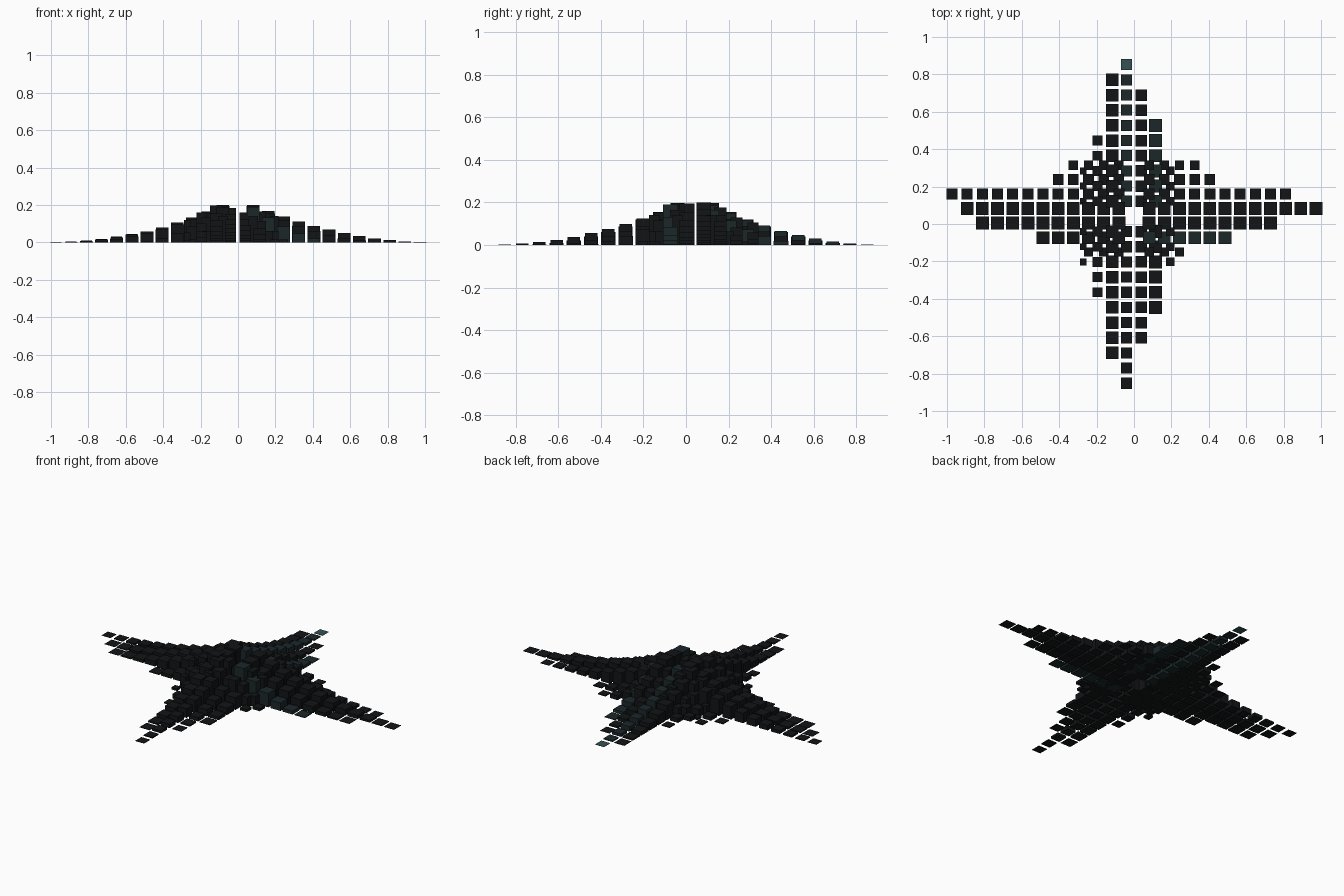
import bpy, bmesh
from mathutils import Matrix, Vector

if "Cube" in bpy.data.objects:
    bpy.data.objects.remove(bpy.data.objects["Cube"])

P = 0.0811           # pitch between blocks along an arm
CX, CY = 0.0, 0.0406 # centre of the cross


def material(name, rgb):
    m = bpy.data.materials.new(name)
    m.diffuse_color = (*rgb, 1)
    m.use_nodes = True
    m.node_tree.nodes["Principled BSDF"].inputs["Base Color"].default_value = m.diffuse_color
    return m


DARK = material("near_black", (0.006, 0.007, 0.008))
DEEP = material("deep_teal", (0.011, 0.02, 0.022))
TEAL = material("teal", (0.035, 0.085, 0.09))


def block_row(name, offset, size, peak, n, axis, sign, tint=DARK, tip=None):
    """Row of square blocks leaving the centre, heights fading quadratically."""
    bm = bmesh.new()
    for k in range(1, n + 1):
        h = max(peak * (1 - (k - 1) / n) ** 2, 0.0015)
        if axis == 'X':
            c = Vector((CX + sign * k * P, offset, h / 2))
        else:
            c = Vector((offset, CY + sign * k * P, h / 2))
        mat = Matrix.Translation(c) @ Matrix.Diagonal((size, size, h, 1))
        vs = bmesh.ops.create_cube(bm, size=1, matrix=mat)['verts']
        if tip and k == n:
            for f in {f for v in vs for f in v.link_faces}:
                f.material_index = 1
    me = bpy.data.meshes.new(name)
    bm.to_mesh(me)
    bm.free()
    me.materials.append(tint)
    if tip:
        me.materials.append(tip)
    bpy.context.collection.objects.link(bpy.data.objects.new(name, me))


# left and right arms: y, block size, peak height, blocks left, blocks right
ROWS = [(0.315, 0.050, 0.105, 4, 4),
        (0.238, 0.057, 0.130, 5, 5),
        (0.161, 0.059, 0.175, 12, 10),
        (0.083, 0.068, 0.200, 11, 12),
        (0.005, 0.069, 0.195, 10, 9),
        (-0.073, 0.068, 0.190, 6, 6),
        (-0.150, 0.050, 0.140, 3, 3)]
for i, (y, s, h, left, right) in enumerate(ROWS):
    block_row(f"left_arm_row_{i}", y, s, h, left, 'X', -1)
    block_row(f"right_arm_row_{i}", y, s, h, right, 'X', 1,
              DEEP if i == 5 else DARK)

# back and front arms: x, block size, peak height, blocks back, blocks front
COLS = [(-0.272, 0.036, 0.120, 3, 3),
        (-0.195, 0.053, 0.160, 5, 5),
        (-0.117, 0.067, 0.197, 9, 9),
        (-0.040, 0.059, 0.185, 10, 11),
        (0.038, 0.061, 0.160, 8, 8),
        (0.115, 0.069, 0.165, 6, 6),
        (0.194, 0.046, 0.140, 3, 3)]
for i, (x, s, h, back, front) in enumerate(COLS):
    block_row(f"back_arm_row_{i}", x, s, h, back, 'Y', 1,
              DEEP if i in (3, 5) else DARK, TEAL if i == 3 else None)
    block_row(f"front_arm_row_{i}", x, s, h, front, 'Y', -1)
